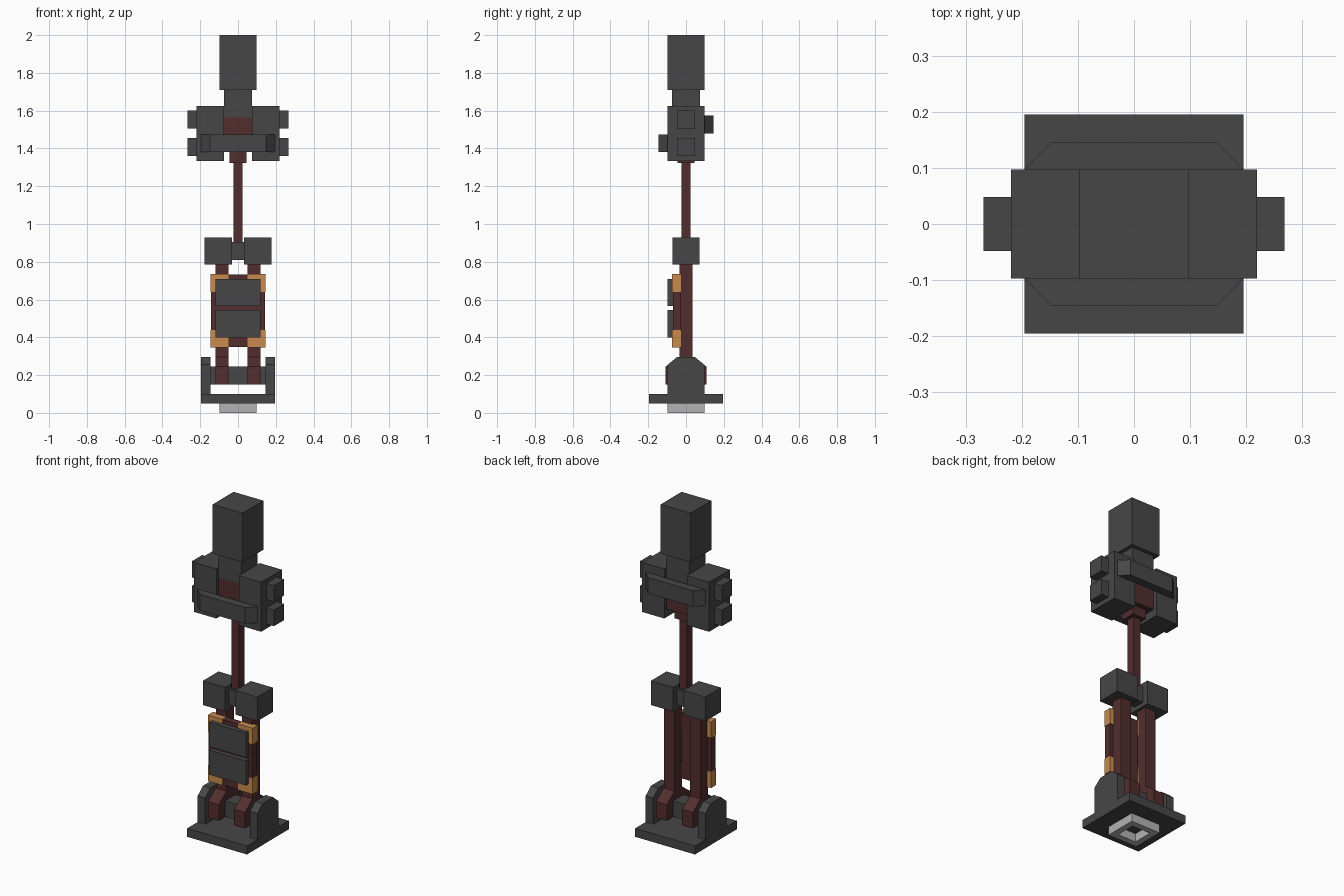
import bpy, bmesh

if "Cube" in bpy.data.objects:
    bpy.data.objects.remove(bpy.data.objects["Cube"])


def material(name, rgb):
    m = bpy.data.materials.new(name)
    m.diffuse_color = (*rgb, 1)
    m.use_nodes = True
    m.node_tree.nodes["Principled BSDF"].inputs["Base Color"].default_value = m.diffuse_color
    return m


DARK = material("dark_grey", (0.062, 0.062, 0.062))
RED = material("dark_red", (0.086, 0.027, 0.027))
ORANGE = material("orange", (0.57, 0.26, 0.076))
LIGHT = material("light_grey", (0.45, 0.45, 0.45))


def finish(name, bm, mat):
    bmesh.ops.recalc_face_normals(bm, faces=bm.faces)
    me = bpy.data.meshes.new(name)
    bm.to_mesh(me)
    bm.free()
    me.materials.append(mat)
    ob = bpy.data.objects.new(name, me)
    bpy.context.collection.objects.link(ob)
    return ob


def box(name, mat, x, y, z):
    """Box from (low, high) ranges on each axis."""
    bm = bmesh.new()
    bmesh.ops.create_cube(bm, size=1)
    for v in bm.verts:
        v.co = [(r[0] + r[1]) / 2 + c * (r[1] - r[0]) for r, c in zip((x, y, z), v.co)]
    return finish(name, bm, mat)


def prism(name, mat, outline, low, high, place):
    """Extrude a 2D outline; place(a, b, depth) gives the 3D point."""
    bm = bmesh.new()
    ends = [[bm.verts.new(place(a, b, d)) for a, b in outline] for d in (low, high)]
    n = len(outline)
    for e in ends:
        bm.faces.new(e)
    for i in range(n):
        j = (i + 1) % n
        bm.faces.new((ends[0][i], ends[0][j], ends[1][j], ends[1][i]))
    return finish(name, bm, mat)


def sym(h):
    return (-h, h)


def side(s, a, b):
    return tuple(sorted((s * a, s * b)))


def along_x(y, z, x):
    return (x, y, z)


# Base: square light ring under a plate
box("base_plate", DARK, sym(0.195), sym(0.195), (0.05, 0.1))
for s in (-1, 1):
    box("base_ring_side", LIGHT, side(s, 0.06, 0.097), sym(0.097), (0, 0.05))
    box("base_ring_end", LIGHT, sym(0.06), side(s, 0.06, 0.097), (0, 0.05))
box("axle", DARK, sym(0.146), sym(0.048), (0.15, 0.245))

# Brackets, hinge feet, legs and knee blocks on both sides
bracket = [(-0.097, 0.1), (0.097, 0.1), (0.097, 0.255), (0.048, 0.295), (-0.048, 0.295), (-0.097, 0.255)]
foot = [(-0.108, 0.15), (0.108, 0.15), (0.108, 0.245), (0.035, 0.297), (-0.035, 0.297), (-0.108, 0.245)]
for s in (-1, 1):
    prism("bracket", DARK, bracket, *side(s, 0.146, 0.195), along_x)
    prism("hinge_foot", RED, foot, *side(s, 0.05, 0.12), along_x)
    box("leg", RED, side(s, 0.05, 0.12), sym(0.035), (0.25, 0.8))
    box("knee_block", DARK, side(s, 0.033, 0.178), sym(0.072), (0.785, 0.928))
box("knee_link", DARK, sym(0.034), sym(0.035), (0.81, 0.905))

# Front panel with coloured corners and two cover plates
box("panel", RED, sym(0.142), (-0.07, -0.03), (0.348, 0.732))
for s in (-1, 1):
    for z in ((0.345, 0.44), (0.64, 0.735)):
        box("panel_corner", ORANGE, side(s, 0.05, 0.146), (-0.073, -0.024), z)
for z in ((0.4, 0.545), (0.565, 0.71)):
    box("cover_plate", DARK, sym(0.12), (-0.098, -0.07), z)

# Shaft and upper core
box("shaft", RED, sym(0.024), sym(0.024), (0.9, 1.33))
box("collar", RED, sym(0.045), sym(0.045), (1.323, 1.385))
box("core", RED, sym(0.074), sym(0.074), (1.38, 1.565))
box("neck", DARK, sym(0.074), sym(0.074), (1.565, 1.71))
box("head", DARK, sym(0.097), sym(0.097), (1.71, 2.0))

# Shoulder blocks with side knobs
for s in (-1, 1):
    box("shoulder_block", DARK, side(s, 0.074, 0.219), sym(0.097), (1.333, 1.625))
    for z in ((1.36, 1.455), (1.505, 1.6)):
        box("side_knob", DARK, side(s, 0.219, 0.268), sym(0.048), z)

# Tapered cross bars, low at the front and high at the back
bar = [(-0.195, 0.097), (0.195, 0.097), (0.147, 0.146), (-0.147, 0.146)]
for s, low, high in ((-1, 1.38, 1.475), (1, 1.48, 1.575)):
    prism("cross_bar", DARK, bar, low, high, lambda x, y, z, s=s: (x, s * y, z))
